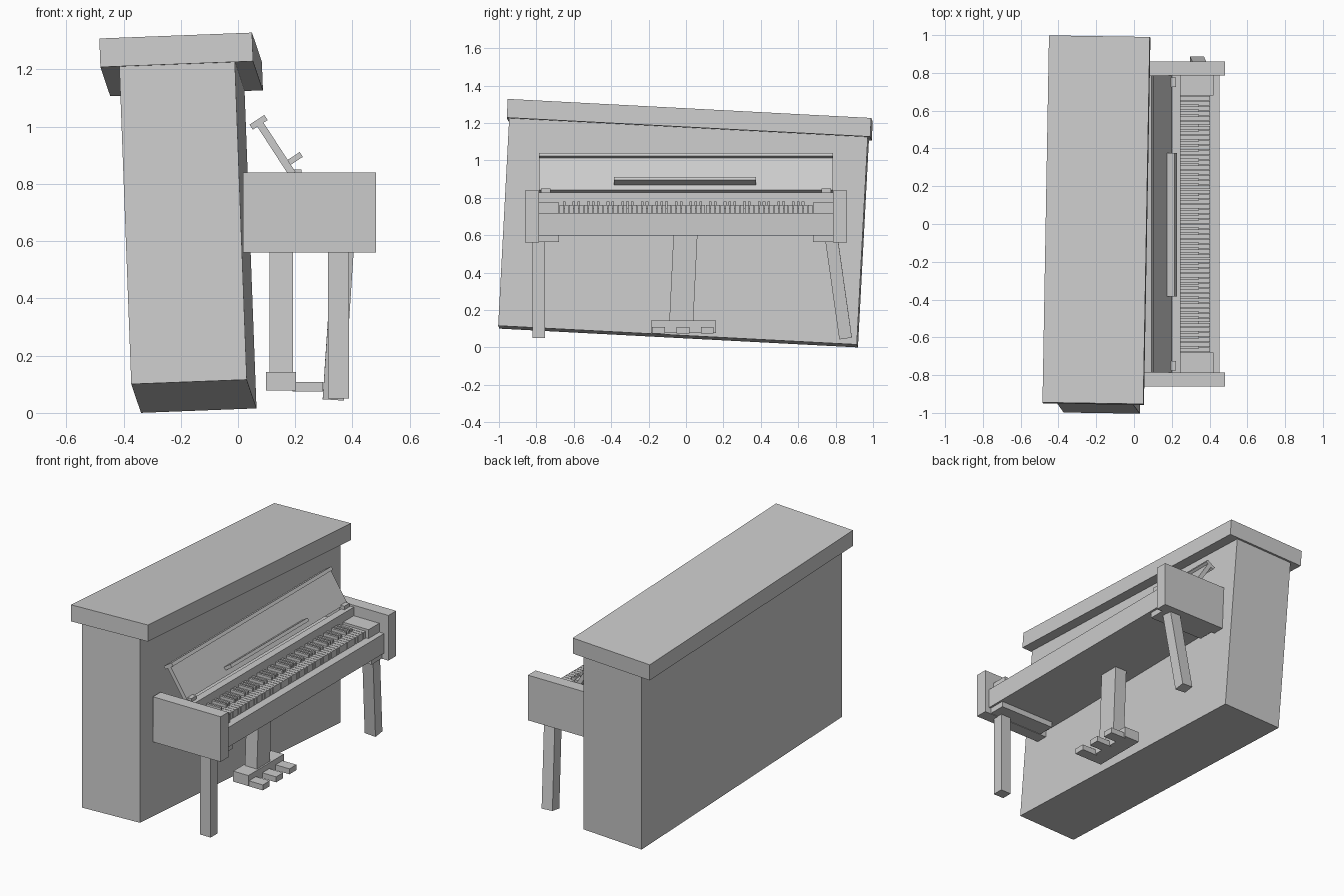
import bpy, bmesh
from math import radians
from mathutils import Vector, Matrix, Euler

if "Cube" in bpy.data.objects:
    bpy.data.objects.remove(bpy.data.objects["Cube"])


def add_boxes(name, boxes, matrix=None):
    """One object from boxes given as (x0, x1, y0, y1, z0, z1)."""
    bm = bmesh.new()
    for x0, x1, y0, y1, z0, z1 in boxes:
        m = Matrix.LocRotScale(Vector(((x0 + x1) / 2, (y0 + y1) / 2, (z0 + z1) / 2)),
                               None, Vector((x1 - x0, y1 - y0, z1 - z0)))
        bmesh.ops.create_cube(bm, size=1, matrix=m)
    me = bpy.data.meshes.new(name)
    bm.to_mesh(me)
    bm.free()
    ob = bpy.data.objects.new(name, me)
    if matrix:
        ob.matrix_world = matrix
    bpy.context.collection.objects.link(ob)
    return ob


def add_post(name, top, bottom, sx, sy):
    """Square post whose axis runs from top to bottom."""
    top, bottom = Vector(top), Vector(bottom)
    d = top - bottom
    rot = Vector((0, 0, 1)).rotation_difference(d)
    h = d.length / 2
    return add_boxes(name, [(-sx / 2, sx / 2, -sy / 2, sy / 2, -h, h)],
                     Matrix.LocRotScale((top + bottom) / 2, rot, None))


# Leaning cabinet and its overhanging lid share one tilted frame
tilt = Matrix.LocRotScale(Vector((-0.175, -0.013, 0.613)),
                          Euler((radians(-3), radians(-2.2), radians(-0.9))), None)
add_boxes("cabinet", [(-0.202, 0.202, -0.96, 0.96, -0.556, 0.556)], tilt)
add_boxes("cabinet_lid", [(-0.268, 0.266, -0.972, 0.974, 0.556, 0.656)], tilt)

# Arms with the plates beneath them, and key end blocks
for side, s in (("left", -1), ("right", 1)):
    def mirrored(name, x0, x1, y0, y1, z0, z1):
        a, b = sorted((s * y0, s * y1))
        add_boxes(side + name, [(x0, x1, a, b, z0, z1)])
    mirrored("_arm", 0.018, 0.483, 0.785, 0.86, 0.56, 0.84)
    mirrored("_arm_plate", 0.06, 0.44, 0.68, 0.785, 0.563, 0.60)
    mirrored("_key_block", 0.245, 0.42, 0.68, 0.785, 0.72, 0.775)
    mirrored("_hinge", 0.185, 0.222, 0.725, 0.775, 0.82, 0.85)

# Keybed and rail behind the keys
add_boxes("keybed", [(0.02, 0.453, -0.785, 0.785, 0.598, 0.72)])
add_boxes("key_rail", [(0.20, 0.245, -0.785, 0.785, 0.72, 0.828)])

# Keys: 52 naturals, and sharps after A, C, D, F, G
pitch, start, gap = 1.356 / 52, -0.678, 0.003
whites, blacks = [], []
for i in range(52):
    y = start + i * pitch
    whites.append((0.24, 0.403, y + gap / 2, y + pitch - gap / 2, 0.71, 0.762))
    if "ABCDEFG"[i % 7] in "ACDFG" and i < 51:
        c = y + pitch
        blacks.append((0.24, 0.343, c - 0.007, c + 0.007, 0.74, 0.78))
add_boxes("white_keys", whites)
add_boxes("black_keys", blacks)

# Open fallboard leaning back, with end lip and music ledge
lean = Matrix.LocRotScale(Vector((0.19, 0, 0.835)), Euler((0, radians(-33), 0)), None)
add_boxes("fallboard", [(-0.013, 0.013, -0.785, 0.785, 0, 0.212)], lean)
add_boxes("fallboard_lip", [(-0.032, 0.03, -0.785, 0.785, 0.205, 0.226)], lean)
add_boxes("music_ledge", [(0.01, 0.063, -0.385, 0.375, 0.03, 0.05)], lean)

# Legs: one upright, one splayed
add_post("left_leg", (0.351, -0.787, 0.565), (0.351, -0.787, 0.05), 0.072, 0.068)
add_post("right_leg", (0.368, 0.778, 0.58), (0.333, 0.853, 0.05), 0.074, 0.068)

# Pedal post, box and three pedals
add_post("pedal_post", (0.151, -0.002, 0.62), (0.151, -0.026, 0.12), 0.082, 0.128)
add_boxes("pedal_box", [(0.098, 0.202, -0.187, 0.16, 0.078, 0.143)])
add_boxes("pedals", [(0.19, 0.297, y - 0.034, y + 0.034, 0.074, 0.108)
                     for y in (-0.147, -0.016, 0.114)])
